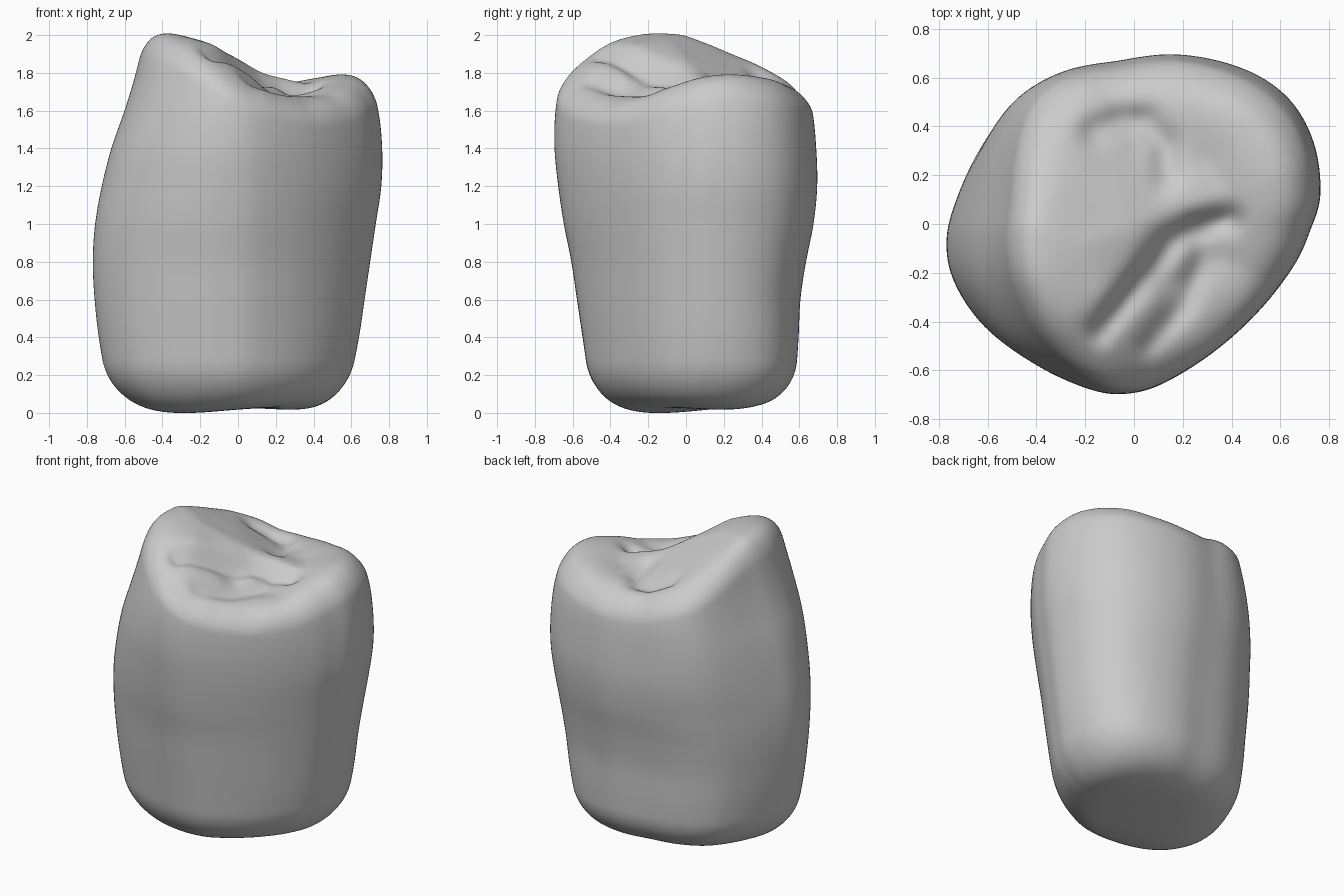
import bpy
import math
from mathutils import Matrix, Vector
from mathutils.geometry import intersect_point_line

cube = bpy.data.objects.get("Cube")
if cube:
    bpy.data.objects.remove(cube, do_unlink=True)

SEGMENTS = 160
WALL_RINGS = 40
CAP_RINGS = 44
STEP = 0.2
FOOT = 0.28
DROP = 0.18
WIDE, DEEP = 0.765, 0.70

# Plan outline at the widest girth
outline = [(.76, .12), (.72, .32), (.6, .5), (.4, .63), (.15, .7), (-.1, .67),
           (-.3, .61), (-.49, .49), (-.62, .32), (-.72, .12), (-.765, -.06),
           (-.73, -.24), (-.6, -.42), (-.4, -.57), (-.2, -.67), (-.05, -.695),
           (.1, -.66), (.3, -.53), (.5, -.35), (.65, -.17), (.72, -.03)]

# Side profiles at even heights, starting at the floor
left_side = [.56, .60, .64, .67, .70, .73, .76, .765, .745, .69, .62]
right_side = [.66, .70, .735, .757, .767, .755, .72, .67, .60, .54, .50]
front_side = [.48, .52, .55, .58, .61, .65, .68, .70, .695, .66, .61]
back_side = [.55, .575, .59, .60, .63, .67, .69, .685, .665, .61, .54]

# Biting surface: cusps, rim and slopes
surface_points = [
    (-.43, -.25, 2.05), (-.42, 0, 2.03), (-.42, .15, 1.98), (-.32, -.44, 2.01),
    (-.17, -.54, 1.92), (0, -.58, 1.81), (.2, -.48, 1.72), (.35, -.38, 1.69),
    (.5, -.22, 1.72), (.6, 0, 1.8), (.6, .2, 1.84), (.5, .38, 1.82),
    (.3, .5, 1.78), (.1, .55, 1.76), (-.1, .54, 1.78), (-.3, .44, 1.85),
    (-.42, .3, 1.92), (-.2, -.1, 1.97), (0, 0, 1.88), (.12, .06, 1.8),
    (.4, .1, 1.75), (.3, .25, 1.73), (-.12, -.28, 1.95), (.03, -.1, 1.86),
    (-.25, .2, 1.9), (-.05, .18, 1.83), (0, .36, 1.73), (.15, -.25, 1.7),
    (.35, -.15, 1.67)]

# Grooves and pits: path, depth, width
grooves = [
    ([(-.14, -.44), (-.02, -.29), (.08, -.17), (.15, -.08), (.25, -.01),
      (.38, .02)], .05, .055),
    ([(.06, -.5), (.2, -.34), (.26, -.2), (.28, -.06)], .03, .05),
    ([(-.16, .38), (-.05, .42), (.05, .42), (.12, .33), (.14, .2)], .04, .06)]


def spline(p0, p1, p2, p3, t):
    return p1 + 0.5 * t * (p2 - p0 + t * (2 * p0 - 5 * p1 + 4 * p2 - p3
                                          + t * (3 * (p1 - p2) + p3 - p0)))


def profile(values, z):
    pos = min(max(z / STEP, 0), len(values) - 1.001)
    i = int(pos)
    picks = [values[min(max(i + k, 0), len(values) - 1)] for k in (-1, 0, 1, 2)]
    return spline(*picks, pos - i)


def outline_at(angle_index):
    pos = angle_index / SEGMENTS * len(outline)
    i = int(pos)
    picks = [Vector(outline[(i + k) % len(outline)]) for k in (-1, 0, 1, 2)]
    return spline(*picks, pos - i)


def wall_point(plan, z):
    sx = profile(left_side if plan.x > 0 else right_side, z) / WIDE
    sy = profile(back_side if plan.y > 0 else front_side, z) / DEEP
    # Fuller corners low down, and at the upper back right
    corner = math.sin(2 * math.atan2(plan.y, plan.x))
    full = (.045 + .015 * corner) * (1.4 - .4 * z)
    if plan.x < 0 < plan.y:
        full += .13 * max(0, z - 1)
    full = 1 + full * corner ** 2
    return Vector((plan.x * sx * full, plan.y * sy * full, z))


def path_distance(p, path):
    best = 9
    for a, b in zip(path, path[1:]):
        a, b = Vector(a), Vector(b)
        f = intersect_point_line(p, a, b)[1]
        best = min(best, (p - a.lerp(b, min(max(f, 0), 1))).length)
    return best


def top_height(x, y):
    # Locally fitted plane through the nearby surface points
    rows = [[.0001 if i == j else 0 for j in range(3)] for i in range(3)]
    target = [0, 0, 0]
    for px, py, pz in surface_points:
        terms = (1, px - x, py - y)
        w = math.exp(-(terms[1] ** 2 + terms[2] ** 2) / .017)
        for i in range(3):
            target[i] += w * terms[i] * (pz - 1.8)
            for j in range(3):
                rows[i][j] += w * terms[i] * terms[j]
    z = 1.8 + (Matrix(rows).inverted() @ Vector(target))[0]
    for path, depth, width in grooves:
        z -= depth * math.exp(-(path_distance(Vector((x, y)), path) / width) ** 2)
    return z


def base_height(x, y):
    heel = math.exp(-((x + .35) ** 2 + (y + .2) ** 2) / .15)
    toe = math.exp(-((x - .4) ** 2 + (y - .25) ** 2) / .08)
    return .035 - .04 * heel - .025 * toe


def cap_point(plan, rim, u, height, power):
    # Follows the slope of the wall while rounding over to the cap surface
    p = rim * u
    for _ in range(2):
        h = height(p.x, p.y)
        z = h + (rim.z - h) * (1 - math.sqrt(1 - u ** power))
        p = wall_point(plan, z) * u
    return (p.x, p.y, z)


# Corner rows where the wall meets the top and bottom caps
plans = [outline_at(i) for i in range(SEGMENTS)]
low_rim = [wall_point(p, FOOT) for p in plans]
high_rim = []
for p in plans:
    q = wall_point(p, 1.85) * .87
    high_rim.append(wall_point(p, top_height(q.x, q.y) - DROP))

# Rings run from the floor centre, up the wall, to the centre of the top
verts = [(0, 0, base_height(0, 0))]
for k in range(1, CAP_RINGS):
    u = math.sin(math.pi / 2 * k / CAP_RINGS)
    verts += [cap_point(p, r, u, base_height, 6) for p, r in zip(plans, low_rim)]
for k in range(WALL_RINGS + 1):
    for plan, r in zip(plans, high_rim):
        verts.append(wall_point(plan, FOOT + (r.z - FOOT) * k / WALL_RINGS))
for k in range(CAP_RINGS - 1, 0, -1):
    u = math.sin(math.pi / 2 * k / CAP_RINGS)
    verts += [cap_point(p, r, u, top_height, 6) for p, r in zip(plans, high_rim)]
verts.append((0, 0, top_height(0, 0)))

faces = []
rings = (len(verts) - 2) // SEGMENTS
last = len(verts) - 1
for i in range(SEGMENTS):
    j = (i + 1) % SEGMENTS
    faces.append((0, 1 + j, 1 + i))
    for k in range(rings - 1):
        a, b = 1 + k * SEGMENTS, 1 + (k + 1) * SEGMENTS
        faces.append((a + i, a + j, b + j, b + i))
    top = 1 + (rings - 1) * SEGMENTS
    faces.append((top + i, top + j, last))

mesh = bpy.data.meshes.new("tooth_crown")
mesh.from_pydata(verts, [], faces)
mesh.shade_smooth()
crown = bpy.data.objects.new("tooth_crown", mesh)
bpy.context.collection.objects.link(crown)

# Soften the shape a little
soften = crown.modifiers.new("soften", 'SMOOTH')
soften.factor = 0.5
soften.iterations = 4

# Plain grey enamel
enamel = bpy.data.materials.new("grey_enamel")
enamel.use_nodes = True
colour = (0.6, 0.6, 0.6, 1)
enamel.diffuse_color = colour
enamel.node_tree.nodes["Principled BSDF"].inputs["Base Color"].default_value = colour
mesh.materials.append(enamel)
